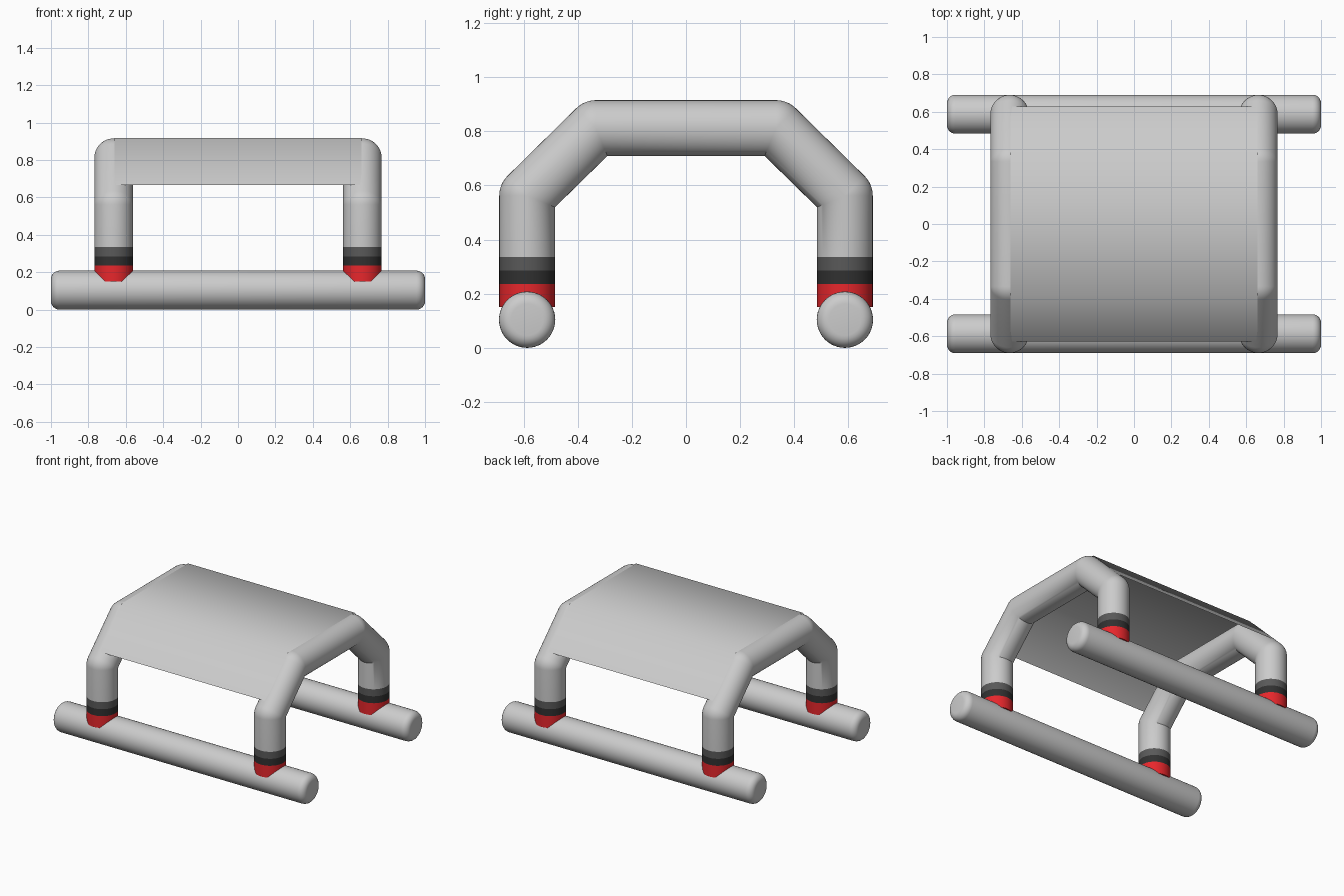
import bpy, bmesh, math
from mathutils import Vector, Matrix

if "Cube" in bpy.data.objects:
    bpy.data.objects.remove(bpy.data.objects["Cube"])

R, SIDES = 0.103, 48
LEG_X, LEG_Y, SKID_Z = 0.665, 0.587, 0.104


def material(name, rgb):
    m = bpy.data.materials.new(name)
    m.diffuse_color = (*rgb, 1)
    m.use_nodes = True
    m.node_tree.nodes["Principled BSDF"].inputs["Base Color"].default_value = m.diffuse_color
    return m


def finish(name, bm, mat=None, angle=35):
    bmesh.ops.recalc_face_normals(bm, faces=bm.faces)
    me = bpy.data.meshes.new(name)
    bm.to_mesh(me)
    bm.free()
    ob = bpy.data.objects.new(name, me)
    bpy.context.collection.objects.link(ob)
    if mat:
        me.materials.append(mat)
    bpy.ops.object.select_all(action='DESELECT')
    ob.select_set(True)
    bpy.context.view_layer.objects.active = ob
    bpy.ops.object.shade_smooth_by_angle(angle=math.radians(angle))
    return ob


def cylinder(name, loc, length, axis='Z', mat=None, bevel=0, r=R):
    bm = bmesh.new()
    bmesh.ops.create_cone(bm, cap_ends=True, segments=SIDES, radius1=r, radius2=r, depth=length)
    if bevel:
        rims = [e for e in bm.edges if abs(e.verts[0].co.z - e.verts[1].co.z) < 1e-5]
        bmesh.ops.bevel(bm, geom=rims, offset=bevel, segments=6, profile=0.5, affect='EDGES')
    if axis == 'X':
        bmesh.ops.rotate(bm, verts=bm.verts, matrix=Matrix.Rotation(math.pi / 2, 3, 'Y'))
    bmesh.ops.translate(bm, verts=bm.verts, vec=loc)
    return finish(name, bm, mat)


def arch(name, x):
    # bent tube: outside of each elbow is rounded, inside is a sharp mitre
    path = [(-LEG_Y, 0.335), (-LEG_Y, 0.562), (-0.333, 0.812),
            (0.333, 0.812), (LEG_Y, 0.562), (LEG_Y, 0.335)]
    headings = [math.radians(a) for a in (90, 45, 0, -45, -90)]
    stations = [(path[0], headings[0], headings[0])]
    for i in range(1, 5):
        a, b = headings[i - 1], headings[i]
        stations += [(path[i], a + (b - a) * k / 6, (a + b) / 2) for k in range(7)]
    stations.append((path[5], headings[4], headings[4]))
    bm = bmesh.new()
    rings = []
    for (y, z), h, mid in stations:
        ring = []
        for j in range(SIDES):
            t = 2 * math.pi * j / SIDES
            s = R * math.sin(t)
            d = h
            if s < 0:
                d = mid
                if h != mid or 0 < len(rings) < len(stations) - 1:
                    s /= math.cos(math.radians(22.5))
            ring.append(bm.verts.new((x + R * math.cos(t), y - s * math.sin(d), z + s * math.cos(d))))
        rings.append(ring)
    for a, b in zip(rings, rings[1:]):
        for j in range(SIDES):
            k = (j + 1) % SIDES
            bm.faces.new((a[j], a[k], b[k], b[j]))
    bmesh.ops.remove_doubles(bm, verts=bm.verts, dist=1e-5)
    return finish(name, bm)


red = material("red", (0.8, 0.02, 0.025))
black = material("black", (0.03, 0.03, 0.03))
dark = material("dark_grey", (0.1, 0.1, 0.1))

# ground skids
for sy, side in ((-1, "front"), (1, "back")):
    cylinder(side + "_skid", (0, sy * LEG_Y, SKID_Z), 2.0, 'X', bevel=0.045, r=0.104)

# arches and the coloured bands at the feet
for sx, lr in ((-1, "left"), (1, "right")):
    arch(lr + "_arch", sx * LEG_X)
    for sy, fb in ((-1, "front"), (1, "back")):
        for part, z0, z1, mat in (("foot", 0.15, 0.235, red),
                                  ("lower_band", 0.235, 0.285, black),
                                  ("upper_band", 0.285, 0.335, dark)):
            cylinder(f"{fb}_{lr}_{part}", (sx * LEG_X, sy * LEG_Y, (z0 + z1) / 2), z1 - z0, mat=mat)

# thin roof sheet lying over both arches
bm = bmesh.new()
rows = [[bm.verts.new((x, y, z)) for x in (-0.66, 0.66)]
        for y, z in ((-0.628, 0.665), (-0.376, 0.916), (0.376, 0.916), (0.628, 0.665))]
for a, b in zip(rows, rows[1:]):
    bm.faces.new((a[0], a[1], b[1], b[0]))
roof = finish("roof_sheet", bm, angle=60)
if roof.data.polygons[1].normal.z < 0:
    roof.data.flip_normals()
